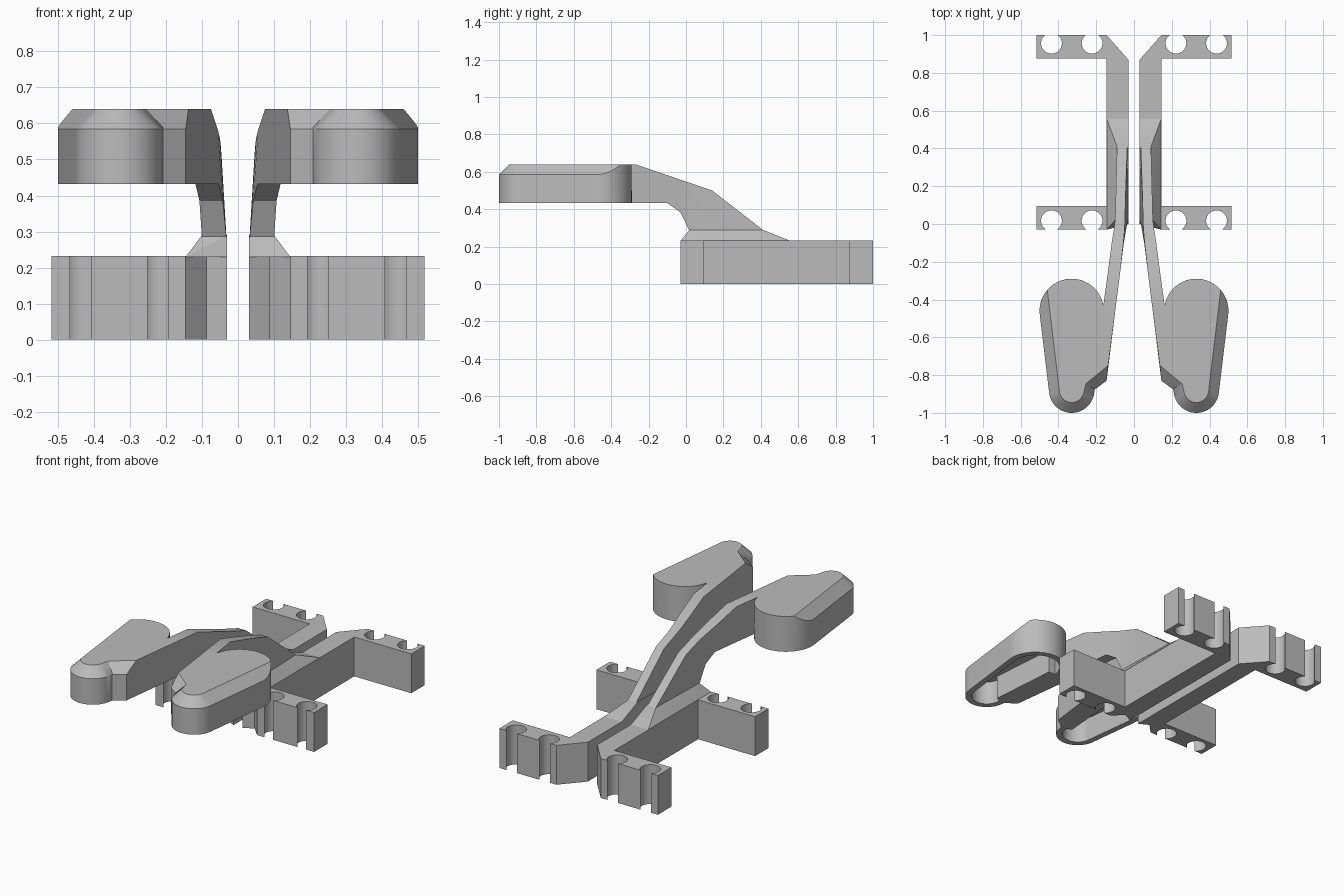
import bpy, bmesh
from math import sin, cos, pi, asin, acos, radians
from mathutils import Vector

cube = bpy.data.objects.get("Cube")
if cube:
    bpy.data.objects.remove(cube, do_unlink=True)

GREY = (0.5, 0.5, 0.5, 1)
mat = bpy.data.materials.new("plain grey")
mat.use_nodes = True
mat.diffuse_color = GREY
mat.node_tree.nodes["Principled BSDF"].inputs["Base Color"].default_value = GREY


def finish(bm, name):
    """Turn a half-model bmesh into a mirrored, shaded object."""
    bmesh.ops.recalc_face_normals(bm, faces=bm.faces[:])
    me = bpy.data.meshes.new(name)
    bm.to_mesh(me)
    bm.free()
    me.materials.append(mat)
    ob = bpy.data.objects.new(name, me)
    bpy.context.collection.objects.link(ob)
    bpy.ops.object.select_all(action='DESELECT')
    ob.select_set(True)
    bpy.context.view_layer.objects.active = ob
    bpy.ops.object.shade_smooth_by_angle(angle=radians(25))
    mirror = ob.modifiers.new("both sides", 'MIRROR')
    mirror.use_mirror_merge = False
    return ob


def hull(points):
    bm = bmesh.new()
    for p in points:
        bm.verts.new(p)
    res = bmesh.ops.convex_hull(bm, input=bm.verts[:])
    loose = [v for v in bm.verts if not v.link_faces]
    bmesh.ops.delete(bm, geom=loose, context='VERTS')
    bmesh.ops.dissolve_limit(bm, angle_limit=0.01, verts=bm.verts[:], edges=bm.edges[:])
    return bm


def arc(cx, cy, r, a0, a1, n):
    return [(cx + r * cos(a0 + (a1 - a0) * i / n), cy + r * sin(a0 + (a1 - a0) * i / n))
            for i in range(n + 1)]


def at(points, z):
    return [(x, y, z) for x, y in points]


# Base: rail and two clip brackets with open round slots, one extruded plan
def slots(y_edge, y_mid):
    """Bracket edge running outward along y_edge, dipping into each slot."""
    r, pts = 0.055, []
    a = acos((y_mid - y_edge) / r) if y_mid > y_edge else acos((y_edge - y_mid) / r)
    side = 1 if y_mid > y_edge else -1
    for cx in (0.222, 0.437):
        for x, y in arc(cx, 0, r, -pi / 2 - a, -pi * 1.5 - (pi - a), 28):
            pts.append((x, y_mid + side * y))
    return pts


plan = [(0.03, 0.0), (0.088, 0.03), (0.145, -0.03)]
plan += slots(-0.03, 0.017)
plan += [(0.517, -0.03), (0.517, 0.095), (0.145, 0.095), (0.145, 0.875),
         (0.517, 0.875), (0.517, 1.0)]
plan += slots(1.0, 0.957)[::-1]
plan += [(0.145, 1.0), (0.03, 0.87)]
bm = bmesh.new()
face = bm.faces.new([bm.verts.new(p) for p in at(plan, 0)])
res = bmesh.ops.extrude_face_region(bm, geom=[face], use_keep_orig=True)
bmesh.ops.translate(bm, vec=(0, 0, 0.232),
                    verts=[g for g in res["geom"] if isinstance(g, bmesh.types.BMVert)])
finish(bm, "base_rail_with_clips")

# Shoulder: sloped transition from rail to arm
shoulder = at([(0.145, -0.03), (0.145, 0.56), (0.03, 0.56), (0.03, 0.0)], 0.23)
shoulder += at([(0.1, 0.02), (0.09, 0.41), (0.03, 0.41), (0.03, 0.02)], 0.29)
finish(hull(shoulder), "arm_shoulder")

# Arm: loft through stations of y, bottom z, top z, inner x low, inner x high, outer x
stations = [
    (-0.45, 0.432, 0.64, 0.098, 0.098, 0.165),
    (-0.27, 0.432, 0.64, 0.075, 0.075, 0.14),
    (-0.10, 0.432, 0.582, 0.054, 0.056, 0.118),
    (-0.03, 0.385, 0.558, 0.042, 0.05, 0.107),
    (0.02, 0.28, 0.541, 0.032, 0.048, 0.1),
    (0.14, 0.25, 0.50, 0.03, 0.045, 0.097),
    (0.41, 0.23, 0.29, 0.03, 0.036, 0.09),
]
bm = bmesh.new()
rings = [[bm.verts.new(p) for p in ((xl, y, zb), (xo, y, zb), (xo, y, zt), (xh, y, zt))]
         for y, zb, zt, xl, xh, xo in stations]
for a, b in zip(rings, rings[1:]):
    for i in range(4):
        j = (i + 1) % 4
        bm.faces.new((a[i], a[j], b[j], b[i]))
bm.faces.new(rings[0])
bm.faces.new(rings[-1][::-1])
finish(bm, "arm")

# Pad: tapered rounded body, chamfered on its outer side and nose, hollow below
LOW, EDGE, TOP = 0.432, 0.585, 0.64
CX, Y1, R1, Y2, R2 = 0.33, -0.46, 0.17, -0.88, 0.12
bevel = TOP - EDGE
t = asin((R2 - R1) / (Y1 - Y2))
cut = t + acos(1 - bevel / R1)
outline = arc(CX, Y1, R1, t, pi - t, 36) + arc(CX, Y2, R2, pi - t, 2 * pi + t, 28)
pad = at(outline, LOW)
pad += at(arc(CX, Y2, R2, pi - t, 2 * pi + t, 28), EDGE)
for i in range(9):
    a = t + (cut - t) * i / 8
    pad.append((CX + R1 * cos(a), Y1 + R1 * sin(a), EDGE + R1 * (1 - cos(a - t))))
pad += at(arc(CX, Y1, R1, cut, pi - t, 28), TOP)
pad += at(arc(CX, Y2, R2 - bevel, pi - t, 2 * pi + t, 28), TOP)
pad += at(arc(CX, Y1, R1 - bevel, t, t + 0.01, 1), TOP)
bm = hull(pad)
bm.normal_update()
under = max((f for f in bm.faces if f.calc_center_median().z < LOW + 0.001),
            key=lambda f: f.calc_area())
bmesh.ops.inset_individual(bm, faces=[under], thickness=0.035)
res = bmesh.ops.extrude_face_region(bm, geom=[under])
bmesh.ops.translate(bm, vec=(0, 0, 0.14),
                    verts=[g for g in res["geom"] if isinstance(g, bmesh.types.BMVert)])
if under.is_valid:
    bmesh.ops.delete(bm, geom=[under], context='FACES_ONLY')
finish(bm, "pad")

# Arm end: wedge joining the arm to the pad, with a chamfered nose
nose = [(0.145, -0.83), (0.22, -0.885)]
body = [(0.24, -0.45), (0.165, -0.45), (0.098, -0.45)]
wedge = at(nose + [(0.272, -0.86)] + body, LOW)
wedge += at(nose, EDGE)
wedge += at([(0.137, -0.75), (0.272, -0.86)] + body, TOP)
finish(hull(wedge), "arm_end")
